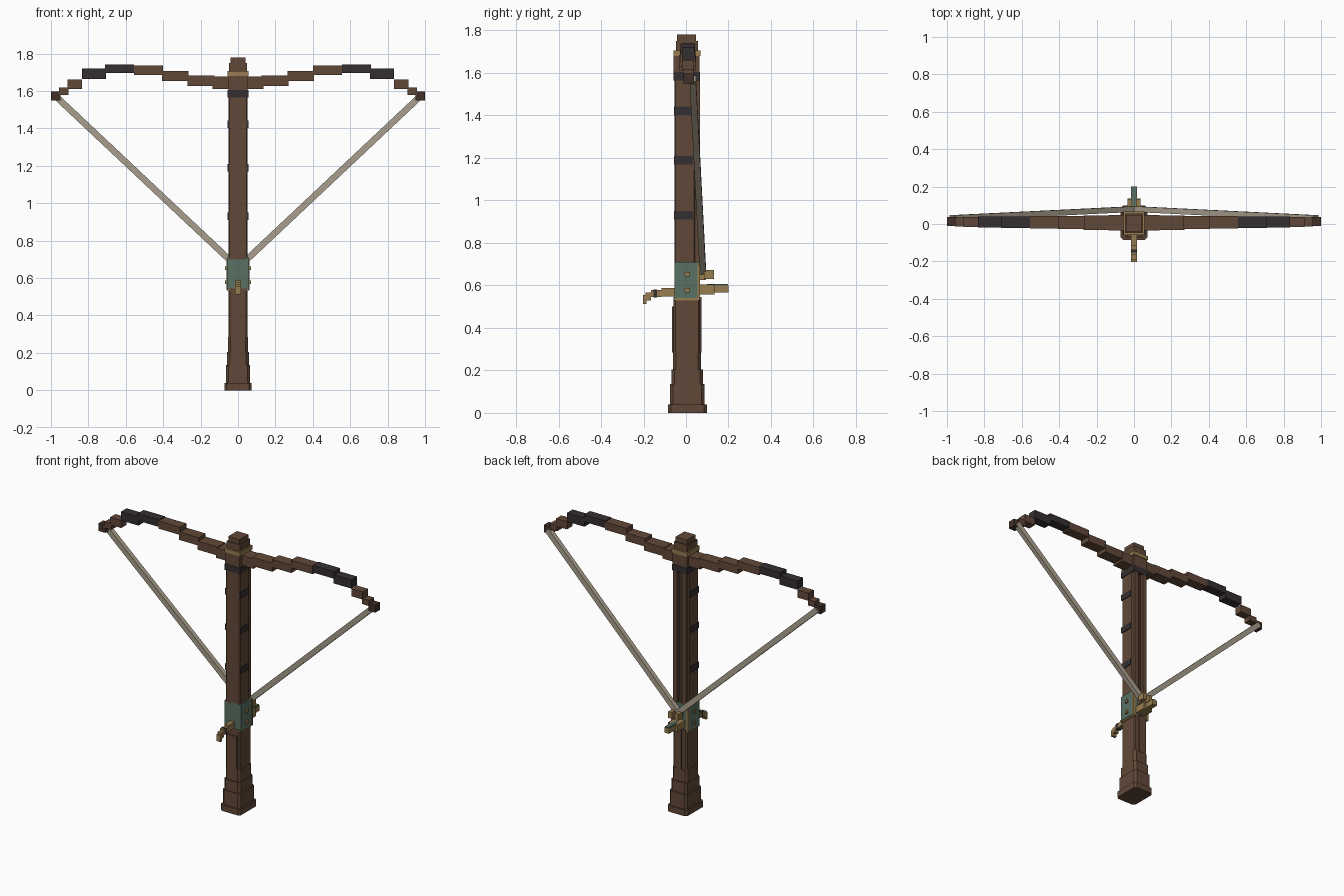
import bpy, bmesh
from mathutils import Vector, Matrix

cube = bpy.data.objects.get("Cube")
if cube:
    bpy.data.objects.remove(cube, do_unlink=True)


def material(name, r, g, b):
    m = bpy.data.materials.new(name)
    m.diffuse_color = (r, g, b, 1)
    m.use_nodes = True
    bsdf = m.node_tree.nodes["Principled BSDF"]
    bsdf.inputs["Base Color"].default_value = (r, g, b, 1)
    bsdf.inputs["Roughness"].default_value = 0.8
    return m


WOOD = material("brown wood", 0.120, 0.066, 0.040)
DARK_WOOD = material("dark wood", 0.055, 0.030, 0.022)
IRON = material("dark iron", 0.036, 0.028, 0.030)
GREEN = material("green metal", 0.100, 0.165, 0.125)
GOLD = material("brass", 0.310, 0.205, 0.080)
STRING = material("string fibre", 0.400, 0.350, 0.270)


def finish(name, bm, mat):
    bmesh.ops.recalc_face_normals(bm, faces=bm.faces)
    me = bpy.data.meshes.new(name)
    bm.to_mesh(me)
    bm.free()
    me.materials.append(mat)
    ob = bpy.data.objects.new(name, me)
    bpy.context.collection.objects.link(ob)
    return ob


def box(name, mat, x, y, z, chamfer=0):
    """Box from (min, max) ranges, optionally with chamfered upright edges."""
    bm = bmesh.new()
    bmesh.ops.create_cube(bm, size=1)
    for v in bm.verts:
        v.co = [r[0] if c < 0 else r[1] for c, r in zip(v.co, (x, y, z))]
    if chamfer:
        upright = [e for e in bm.edges
                   if abs(e.verts[0].co.z - e.verts[1].co.z) > 1e-4]
        bmesh.ops.bevel(bm, geom=upright, offset=chamfer, segments=1,
                        affect='EDGES')
    return finish(name, bm, mat)


def sym(w):
    return (-w, w)


def pair(name, mat, x, y, z):
    """The same box on both sides."""
    box("left_" + name, mat, x, y, z)
    box("right_" + name, mat, (-x[1], -x[0]), y, z)


# Butt: stepped blocks, widening downwards
butt = [("butt_plate", 0.072, -0.085, 0.098, 0.0, 0.04),
        ("butt_lower", 0.064, -0.075, 0.088, 0.04, 0.135),
        ("butt_middle", 0.058, -0.068, 0.080, 0.135, 0.205),
        ("butt_upper", 0.054, -0.062, 0.070, 0.205, 0.285)]
for name, w, y0, y1, z0, z1 in butt:
    box(name, WOOD, sym(w), (y0, y1), (z0, z1), 0.014)
box("grip", WOOD, sym(0.050), (-0.058, 0.066), (0.285, 0.545), 0.008)
box("grip_front_strip", WOOD, sym(0.036), (-0.066, -0.05), (0.285, 0.50))
box("grip_back_ridge", WOOD, sym(0.016), (0.05, 0.072), (0.285, 0.545))

# Long stock with two rails and a groove along the back
box("stock", WOOD, sym(0.051), (-0.055, 0.044), (0.70, 1.61), 0.006)
box("groove_floor", DARK_WOOD, sym(0.018), (0.04, 0.047), (0.71, 1.57))
pair("rail", WOOD, (0.018, 0.046), (0.04, 0.066), (0.71, 1.57))

# Iron straps on the stock sides and a collar below the head
for i, z in enumerate((0.93, 1.19, 1.422)):
    pair(f"strap_{i + 1}", IRON, (0.045, 0.056), (-0.056, 0.032),
         (z - 0.02, z + 0.02))
box("head_collar", IRON, sym(0.055), (-0.060, 0.067), (1.565, 1.605))

# Head
box("head", WOOD, sym(0.052), (-0.058, 0.064), (1.605, 1.68))
box("head_ring", GOLD, sym(0.057), (-0.060, 0.068), (1.68, 1.706))
box("cap_base", WOOD, sym(0.048), (-0.048, 0.056), (1.70, 1.75))
box("cap_top", WOOD, sym(0.041), (-0.042, 0.048), (1.75, 1.78))

# Lock housing with brass trim and rivets
box("lock_housing", GREEN, sym(0.060), (-0.055, 0.060), (0.54, 0.71))
box("lock_lower_trim", GOLD, sym(0.056), (-0.058, 0.064), (0.530, 0.541))
pair("lock_back_trim", GOLD, (0.045, 0.062), (0.055, 0.066), (0.535, 0.71))
for i, z in enumerate((0.577, 0.653)):
    pair(f"rivet_{i + 1}", GOLD, (0.055, 0.069), (-0.006, 0.016),
         (z - 0.010, z + 0.010))

# Trigger hooking forward and down
trigger = [(-0.115, -0.05, 0.548, 0.588), (-0.165, -0.115, 0.545, 0.578),
           (-0.19, -0.165, 0.530, 0.567), (-0.202, -0.185, 0.512, 0.555)]
for i, (y0, y1, z0, z1) in enumerate(trigger):
    box(f"trigger_{i + 1}", GOLD, sym(0.015), (y0, y1), (z0, z1))
box("trigger_band", IRON, sym(0.0165), (-0.152, -0.136), (0.544, 0.580))

# Rear lever and string nut
box("lever_base", GOLD, sym(0.034), (0.05, 0.135), (0.558, 0.604))
box("lever_arm", GOLD, sym(0.017), (0.13, 0.200), (0.566, 0.600))
box("lever_inlay", GREEN, sym(0.013), (0.10, 0.198), (0.598, 0.606))
box("string_nut_base", GOLD, sym(0.022), (0.05, 0.095), (0.625, 0.66))
pair("string_nut_prong", GOLD, (0.010, 0.036), (0.085, 0.132), (0.63, 0.672))

# Stepped bow limbs: x range, bottom, top, front y, back y, colour
limb = [(0.0, 0.135, 1.612, 1.678, -0.034, 0.048, WOOD),
        (0.125, 0.27, 1.628, 1.684, -0.032, 0.046, WOOD),
        (0.265, 0.405, 1.654, 1.706, -0.028, 0.044, WOOD),
        (0.40, 0.557, 1.686, 1.736, -0.025, 0.042, WOOD),
        (0.555, 0.71, 1.696, 1.742, -0.022, 0.040, IRON),
        (0.705, 0.833, 1.664, 1.720, -0.020, 0.040, IRON),
        (0.833, 0.912, 1.612, 1.662, -0.016, 0.038, WOOD),
        (0.905, 0.957, 1.580, 1.618, -0.013, 0.036, WOOD),
        (0.95, 1.0, 1.548, 1.597, -0.012, 0.038, DARK_WOOD)]
for i, (x0, x1, z0, z1, y0, y1, mat) in enumerate(limb):
    pair(f"limb_{i + 1}", mat, (x0, x1), (y0, y1), (z0, z1))

# Drawn string: a square cord from each tip to the nut
for side, s in (("left", 1), ("right", -1)):
    a, b = Vector((s * 0.975, 0.032, 1.572)), Vector((0, 0.080, 0.655))
    d = b - a
    bm = bmesh.new()
    bmesh.ops.create_cube(bm, size=1)
    along = d.normalized()
    across = Vector((0, 1, 0)).cross(along).normalized()
    up = along.cross(across)
    m = Matrix((across * 0.034, up * 0.030, d)).transposed().to_4x4()
    m.translation = (a + b) / 2
    bmesh.ops.transform(bm, matrix=m, verts=bm.verts)
    finish(side + "_string", bm, STRING)
